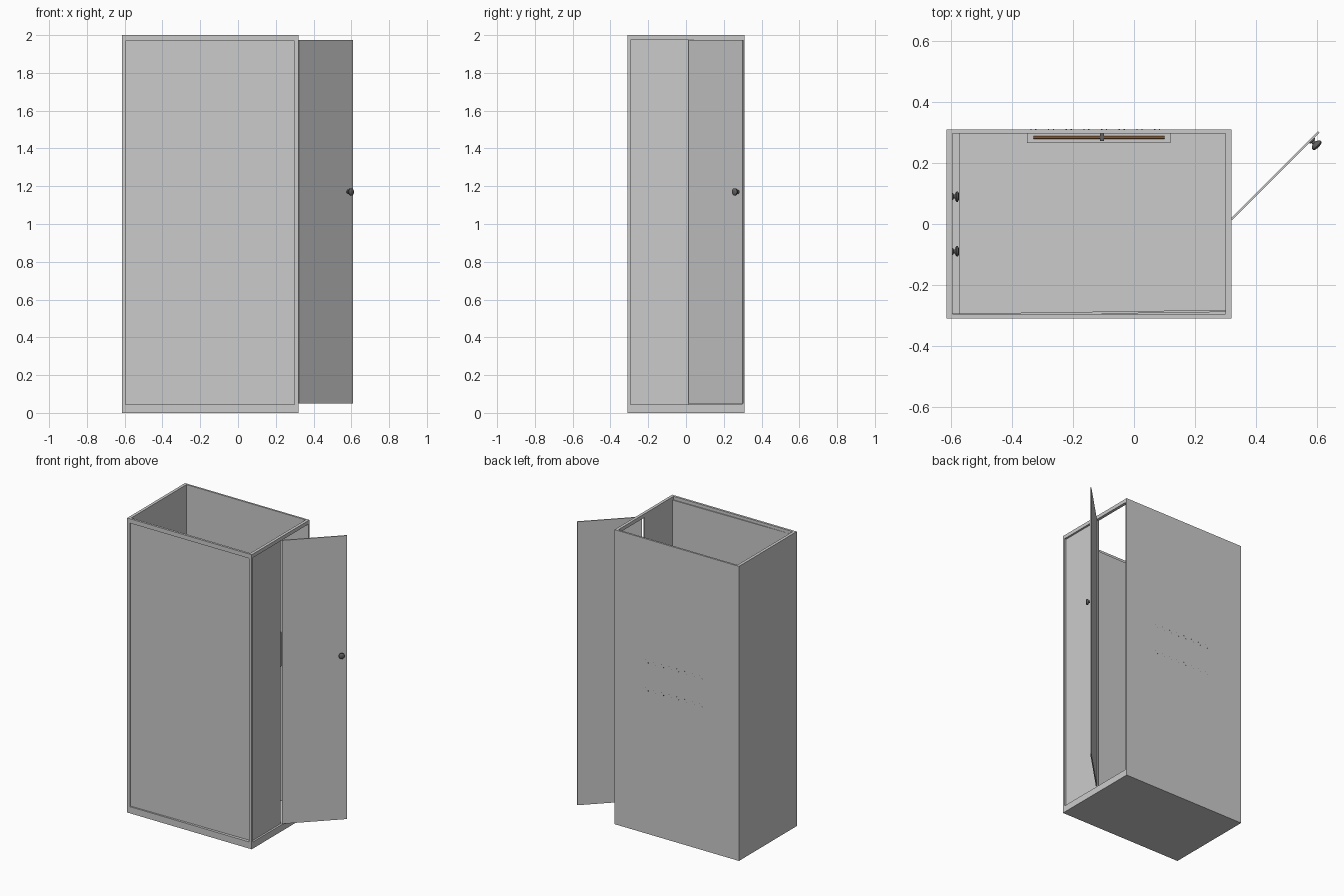
import bpy, math
from mathutils import Matrix, Vector

if "Cube" in bpy.data.objects:
    bpy.data.objects.remove(bpy.data.objects["Cube"])

X0, X1, Y0, Y1, H = -0.615, 0.32, -0.31, 0.31, 2.0


def box(name, a, b, mat=None):
    """Axis-aligned box from corner a to corner b."""
    verts = [(x, y, z) for x in (a[0], b[0]) for y in (a[1], b[1]) for z in (a[2], b[2])]
    faces = [(0, 1, 3, 2), (4, 6, 7, 5), (0, 4, 5, 1), (2, 3, 7, 6), (0, 2, 6, 4), (1, 5, 7, 3)]
    me = bpy.data.meshes.new(name)
    me.from_pydata(verts, [], faces)
    ob = bpy.data.objects.new(name, me)
    bpy.context.collection.objects.link(ob)
    if mat:
        me.materials.append(mat)
    return ob


def colour(name, rgb):
    m = bpy.data.materials.new(name)
    m.diffuse_color = (*rgb, 1)
    m.use_nodes = True
    m.node_tree.nodes["Principled BSDF"].inputs["Base Color"].default_value = m.diffuse_color
    return m


def lathe(name, profile, origin, direction, mat=None, n=16):
    """Revolve (radius, height) points round a direction."""
    rot = Vector((0, 0, 1)).rotation_difference(Vector(direction)).to_matrix().to_4x4()
    verts = [(r * math.cos(2 * math.pi * i / n), r * math.sin(2 * math.pi * i / n), h)
             for r, h in profile for i in range(n)]
    faces = [(k * n + i, k * n + (i + 1) % n, (k + 1) * n + (i + 1) % n, (k + 1) * n + i)
             for k in range(len(profile) - 1) for i in range(n)]
    faces += [tuple(reversed(range(n))), tuple(range(len(verts) - n, len(verts)))]
    me = bpy.data.meshes.new(name)
    me.from_pydata(verts, [], faces)
    ob = bpy.data.objects.new(name, me)
    ob.matrix_world = Matrix.Translation(origin) @ rot
    bpy.context.collection.objects.link(ob)
    if mat:
        me.materials.append(mat)
    bpy.ops.object.select_all(action='DESELECT')
    ob.select_set(True)
    bpy.context.view_layer.objects.active = ob
    bpy.ops.object.shade_smooth_by_angle(angle=math.radians(40))
    return ob


metal = colour("dark_metal", (0.12, 0.12, 0.12))
wood = colour("brown_wood", (0.25, 0.11, 0.04))
T = 0.02

# floor and solid walls
box("floor", (X0, Y0, 0), (X1, Y1, 0.045))
box("left_wall", (X0, Y0, 0.045), (X0 + T, Y1, H))
box("back_wall", (X0 + T, Y1 - 0.013, 0.045), (X1, Y1, H))
box("left_skirting", (X0 + T, Y0 + 0.015, 0.045), (X0 + 0.045, Y1 - 0.013, 0.07))

# front and right frame: corner post and top rails
box("corner_post", (X1 - T, Y0, 0.045), (X1, Y0 + 0.015, H))
box("front_top_rail", (X0 + T, Y0, 1.97), (X1 - T, Y0 + 0.015, H))
box("right_top_rail", (X1 - T, Y0 + 0.015, 1.975), (X1, Y1 - 0.013, H))

# recessed, slightly skewed panels
front = box("front_panel", (0, 0, 0.045), (0.895, 0.007, 1.98))
front.location = (X0 + T, -0.301, 0)
front.rotation_euler.z = math.radians(0.8)
box("right_fixed_panel", (X1 - T, Y0 + 0.015, 0.045), (X1 - T + 0.007, 0.015, 1.975))

# open door, swung 45 degrees
door = box("door", (0, -0.003, 0.05), (0.405, 0.004, 1.975))
door.location = (X1, 0.015, 0)
door.rotation_euler.z = math.radians(45)

# knobs on the door and inside the left wall
KNOB = [(0.012, 0), (0.012, 0.003), (0.007, 0.005), (0.007, 0.011), (0.015, 0.015),
        (0.019, 0.02), (0.019, 0.025), (0.015, 0.029), (0.006, 0.031)]
s = math.sqrt(0.5)
lathe("door_knob", KNOB, (X1 + 0.369 * s + 0.002, 0.015 + 0.369 * s - 0.002, 1.17), (s, -s, 0), metal)
for side in (-1, 1):
    lathe("wall_knob", [(r * 0.9, h * 0.7) for r, h in KNOB],
          (X0 + T, side * 0.09, 1.17), (1, 0, 0), metal)

# back wall rack with a wooden rod held in a clip
box("rack_board", (-0.35, 0.265, 0.96), (0.12, Y1 - 0.013, 1.19))
lathe("rack_rod", [(0.005, 0), (0.005, 0.43)], (-0.33, 0.284, 1.2), (1, 0, 0), wood, 10)
box("rod_clip", (-0.111, 0.272, 1.19), (-0.099, 0.296, 1.207), metal)

# fixing points that show on the back
for z in (0.98, 1.17):
    for i in range(8):
        for dz in (-0.008, 0.008):
            x = -0.33 + i * 0.058 + dz
            box("fixing_point", (x - 0.002, Y1 - 0.005, z + dz - 0.002),
                (x + 0.002, Y1 + 0.001, z + dz + 0.002), metal)
